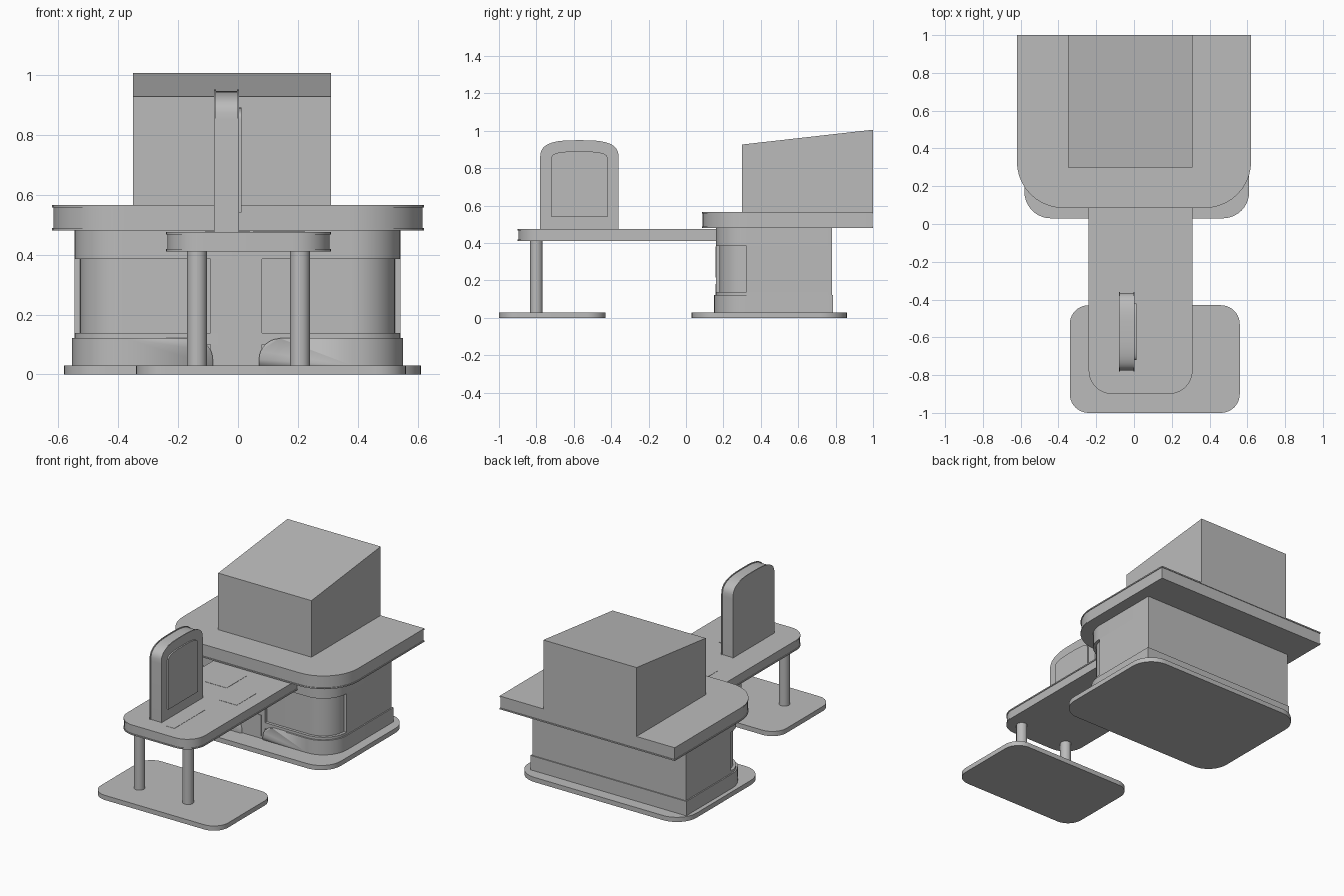
import bpy, bmesh, math

if "Cube" in bpy.data.objects:
    bpy.data.objects.remove(bpy.data.objects["Cube"])

mat = bpy.data.materials.new("plain grey")
mat.diffuse_color = (0.5, 0.5, 0.5, 1)
mat.use_nodes = True
mat.node_tree.nodes["Principled BSDF"].inputs["Base Color"].default_value = mat.diffuse_color


def loft(name, profile, levels, axis="z"):
    """Stack a closed profile(inset) at (level, inset) steps along an axis."""
    place = {"z": lambda a, b, l: (a, b, l),
             "x": lambda a, b, l: (l, a, b),
             "y": lambda a, b, l: (a, l, b)}[axis]
    bm = bmesh.new()
    rings = [[bm.verts.new(place(a, b, l)) for a, b in profile(i)] for l, i in levels]
    n = len(rings[0])
    for r, s in zip(rings, rings[1:]):
        for k in range(n):
            bm.faces.new((r[k], r[(k + 1) % n], s[(k + 1) % n], s[k]))
    bm.faces.new(rings[0][::-1])
    bm.faces.new(rings[-1])
    bmesh.ops.recalc_face_normals(bm, faces=bm.faces)
    me = bpy.data.meshes.new(name)
    bm.to_mesh(me)
    bm.free()
    me.materials.append(mat)
    ob = bpy.data.objects.new(name, me)
    bpy.context.collection.objects.link(ob)
    bpy.ops.object.select_all(action="DESELECT")
    ob.select_set(True)
    bpy.context.view_layer.objects.active = ob
    bpy.ops.object.shade_smooth_by_angle(angle=math.radians(30))
    return ob


def rounded(x0, x1, y0, y1, front=0.0, back=0.0, seg=10):
    """Rectangle with its front and back corners rounded separately."""
    def profile(i):
        pts = []
        corners = ((x0 + i, y0 + i, 1, 1, front, 180), (x1 - i, y0 + i, -1, 1, front, 270),
                   (x1 - i, y1 - i, -1, -1, back, 0), (x0 + i, y1 - i, 1, -1, back, 90))
        for x, y, sx, sy, r, a0 in corners:
            if r == 0:
                pts.append((x, y))
                continue
            r -= i
            for k in range(seg + 1):
                a = math.radians(a0 + 90 * k / seg)
                pts.append((x + sx * r + r * math.cos(a), y + sy * r + r * math.sin(a)))
        return pts
    return profile


def arch(yc, half, z0, spring, top, n=24):
    """Upright panel with a softly arched top."""
    def profile(i):
        h = half - i
        pts = [(yc - h, z0)]
        for k in range(n + 1):
            t = math.pi * (1 - k / n)
            c, s = math.cos(t), max(math.sin(t), 0)
            pts.append((yc + h * math.copysign(abs(c) ** (2 / 3), c),
                        spring + (top - i - spring) * s ** (2 / 3)))
        pts.append((yc + h, z0))
        # drop repeated points at the springing
        return pts
    return profile


def block(name, prof, z0, z1, axis="z"):
    return loft(name, prof, [(z0, 0), (z1, 0)], axis)


def lipped(name, prof, z0, z1, axis="z", t=0.008, d=0.004):
    return loft(name, prof, [(z0, 0), (z0 + t, 0), (z0 + t, d),
                             (z1 - t, d), (z1 - t, 0), (z1, 0)], axis)


# ground slabs
block("building_slab", rounded(-0.58, 0.61, 0.03, 0.86, 0.14, 0.14), 0, 0.03)
block("island_slab", rounded(-0.34, 0.56, -1.0, -0.43, 0.1, 0.1), 0, 0.03)

# plinth with a round-shouldered opening for the doorway
plinth = block("plinth", rounded(-0.553, 0.55, 0.15, 0.787, 0.17), 0.03, 0.122)


def opening(i):
    pts, r = [], 0.07
    for k in range(9):
        a = math.pi / 2 * k / 8
        pts.append((0.07 + r * (1 - math.cos(a)), 0.05 + r * math.sin(a)))
    pts.append((0.14, 0.14))
    right = [(0.07, 0.02)] + pts
    return right + [(-0.014 - x, z) for x, z in reversed(right)]


cutter = block("doorway_cutter", opening, 0.1, 0.175, "y")
cutter.hide_render = True
cutter.hide_set(True)
cut = plinth.modifiers.new("doorway", "BOOLEAN")
cut.operation = "DIFFERENCE"
cut.solver = "EXACT"
cut.object = cutter

# walls: recessed glazing core, with full-depth bands around it
X0, X1, Y0, Y1 = -0.545, 0.542, 0.16, 0.78
block("window_core", rounded(X0 + 0.018, X1 - 0.018, Y0 + 0.018, Y1 - 0.02, 0.145), 0.03, 0.48)
block("wall_sill", rounded(X0, X1, Y0, Y1, 0.163), 0.10, 0.138)
block("wall_head", rounded(X0, X1, Y0, Y1, 0.163), 0.385, 0.482)
block("wall_rear", rounded(X0, X1, 0.323, Y1), 0.138, 0.385)
block("door_frame", rounded(-0.092, 0.08, Y0, 0.2), 0.03, 0.385)
for name, z0, z1 in (("door_upper_panel", 0.215, 0.381), ("door_lower_panel", 0.045, 0.18)):
    block(name, rounded(-0.067, 0.054, Y0 - 0.003, Y0 + 0.01), z0, z1)

# main roof and the sloping box on top
lipped("main_roof", rounded(-0.62, 0.62, 0.085, 1.0, 0.245), 0.48, 0.565)
block("roof_box", lambda i: [(0.3, 0.56), (1.0, 0.56), (1.0, 1.006), (0.3, 0.927)],
      -0.35, 0.31, "x")

# forecourt canopy on two posts
lipped("canopy", rounded(-0.24, 0.31, -0.9, 0.2, 0.125), 0.41, 0.475)
for side, x in (("left", -0.137), ("right", 0.207)):
    block(side + "_post", rounded(x - 0.033, x + 0.033, -0.833, -0.767, 0.033, 0.033, 6),
          0.025, 0.415)
for k, (x, y, w, l) in enumerate(((-0.035, -0.067, 0.15, 0.21), (0.159, -0.232, 0.13, 0.2),
                                  (0.08, -0.645, 0.06, 0.31))):
    block(f"canopy_plate_{k + 1}",
          rounded(x - w / 2, x + w / 2, y - l / 2, y + l / 2), 0.47, 0.4765)

# upright sign with a raised panel on its right side
lipped("sign", arch(-0.57, 0.21, 0.47, 0.85, 0.95), -0.08, 0.003, "x", 0.006, 0.005)
block("sign_panel", arch(-0.57, 0.15, 0.54, 0.85, 0.89), 0.0, 0.012, "x")
